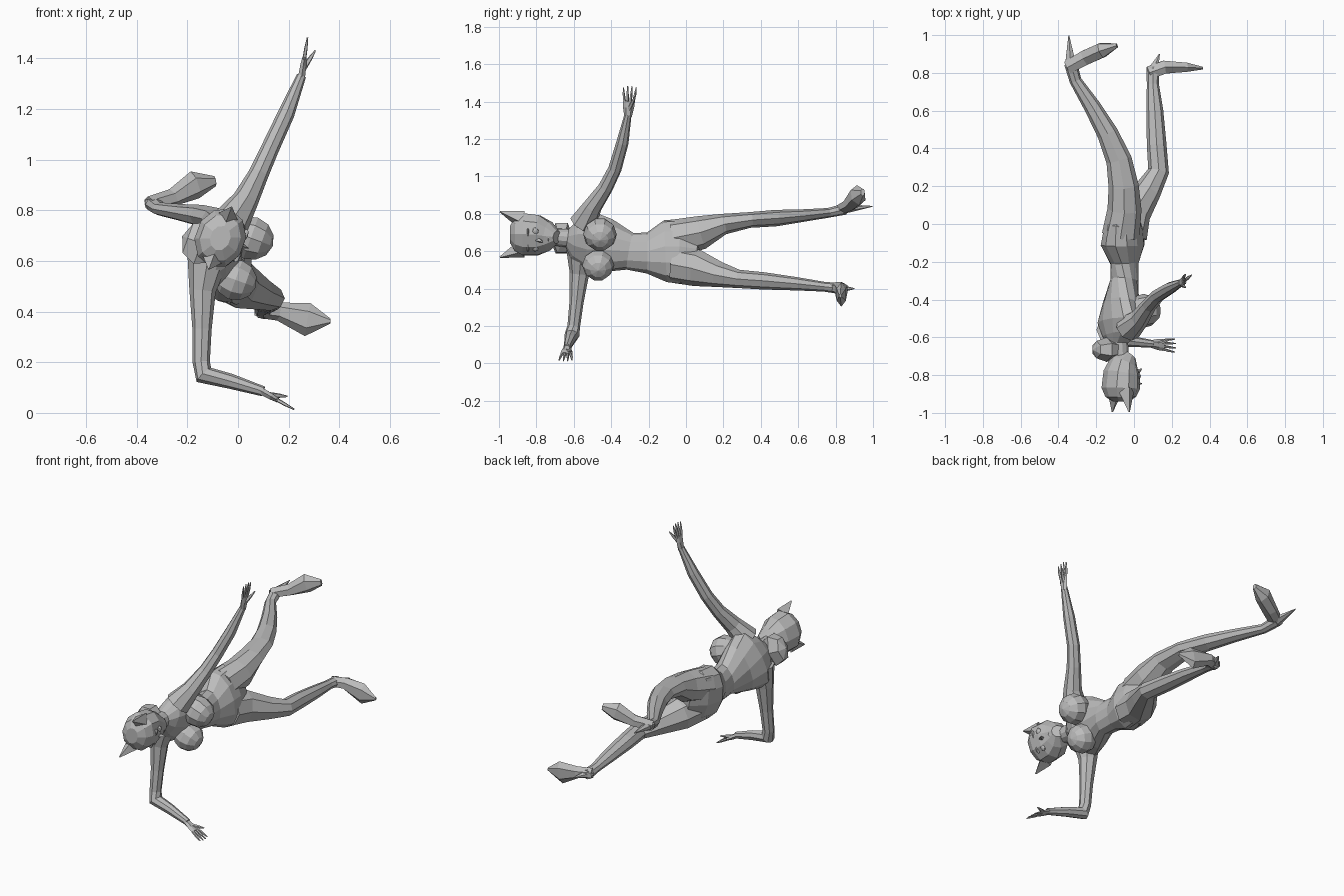
import bpy
import bmesh
from math import sin, cos, pi, radians
from mathutils import Vector, Matrix

default_cube = bpy.data.objects.get("Cube")
if default_cube:
    bpy.data.objects.remove(default_cube, do_unlink=True)

clay = bpy.data.materials.new("clay grey")
clay.use_nodes = True
GREY = (0.5, 0.5, 0.5, 1)
clay.diffuse_color = GREY
clay.node_tree.nodes["Principled BSDF"].inputs["Base Color"].default_value = GREY

X, Y, Z = Vector((1, 0, 0)), Vector((0, 1, 0)), Vector((0, 0, 1))


def finish(name, bm):
    """Turn a bmesh into a flat shaded object."""
    bmesh.ops.recalc_face_normals(bm, faces=bm.faces)
    mesh = bpy.data.meshes.new(name)
    bm.to_mesh(mesh)
    bm.free()
    mesh.materials.append(clay)
    obj = bpy.data.objects.new(name, mesh)
    bpy.context.collection.objects.link(obj)
    return obj


def lean(degrees):
    """Sideways body axis, turned about the spine."""
    angle = radians(degrees)
    return Vector((sin(angle), 0, cos(angle)))


def loft(name, rings, sides=8, side=Z, twist=None):
    """Skin oval rings (x, y, z, half width, half depth) along a path."""
    bm = bmesh.new()
    centres = [Vector(ring[:3]) for ring in rings]
    last = len(rings) - 1
    loops = []
    for i, (centre, ring) in enumerate(zip(centres, rings)):
        before, after = centres[max(i - 1, 0)], centres[min(i + 1, last)]
        tangent = (centre - before).normalized() + (after - centre).normalized()
        tangent.normalize()
        axis = lean(twist[i]) if twist else side
        wide = (axis - tangent * axis.dot(tangent)).normalized()
        deep = tangent.cross(wide)
        loop = []
        for k in range(sides):
            angle = 2 * pi * k / sides
            offset = wide * cos(angle) * ring[3] + deep * sin(angle) * ring[-1]
            loop.append(bm.verts.new(centre + offset))
        loops.append(loop)
    for low, high in zip(loops, loops[1:]):
        for k in range(sides):
            n = (k + 1) % sides
            bm.faces.new((low[k], low[n], high[n], high[k]))
    bm.faces.new(loops[0])
    bm.faces.new(loops[-1])
    return finish(name, bm)


def lump(name, centre, radii, turn=0, segments=8, rings=6):
    """Faceted ellipsoid with its pole facing forward, turned about the spine."""
    bm = bmesh.new()
    bmesh.ops.create_uvsphere(bm, u_segments=segments, v_segments=rings, radius=1)
    matrix = (Matrix.Translation(centre) @ Matrix.Rotation(radians(turn), 4, "Y")
              @ Matrix.Diagonal((*radii, 1)) @ Matrix.Rotation(pi / 2, 4, "Y"))
    bmesh.ops.transform(bm, matrix=matrix, verts=bm.verts)
    return finish(name, bm)


def spike(name, base, tip, width, depth, side, sides=4):
    """Tapered form, such as an ear, heel or nose."""
    return loft(name, [(*base, width, depth), (*tip, width * 0.08, depth * 0.08)],
                sides, side)


def hand(name, wrist, reach, spread, thumb):
    """Flat palm with four fingers fanned along the spread axis and a thumb."""
    wrist, reach, thumb = Vector(wrist), Vector(reach), Vector(thumb)
    knuckles = wrist + reach * 0.5
    loft(name + "_palm", [(*wrist, 0.02, 0.016), (*(wrist + reach * 0.3), 0.03, 0.014),
                          (*knuckles, 0.032, 0.01)], 6, spread)
    for i in range(4):
        fan = i - 1.5
        root = knuckles - reach * 0.04 + spread * fan * 0.015
        middle = root + reach * 0.25 + spread * fan * 0.005
        length = 0.54 - 0.04 * abs(fan)
        tip = root + reach * length + spread * fan * 0.008
        loft(f"{name}_finger_{i + 1}", [(*root, 0.008), (*middle, 0.007), (*tip, 0.003)],
             5, spread)
    start = wrist + reach * 0.2
    loft(name + "_thumb", [(*start, 0.012), (*start.lerp(thumb, 0.6), 0.009),
                           (*thumb, 0.003)], 5, spread)


# Torso, twisted between the hips and the shoulders
loft("torso", [
    (-.03, .07, .6, .1, .05),
    (-.05, -.02, .6, .18, .1),
    (-.06, -.11, .6, .17, .115),
    (-.05, -.21, .59, .11, .075),
    (-.05, -.3, .6, .1, .075),
    (-.07, -.42, .63, .15, .09),
    (-.08, -.52, .65, .18, .095),
    (-.08, -.59, .66, .13, .075),
    (-.08, -.635, .67, .05, .05),
    (-.07, -.75, .68, .045, .045),
], 12, twist=(-15, -15, -13, -8, 0, 15, 25, 25, 20, 20))
lump("left_breast", (.05, -.46, .69), (.093, .09, .09), 20, 10)
lump("right_breast", (-.01, -.47, .525), (.085, .085, .085), 20, 10)

# Head, hair and ears
TILT = 20
loft("head", [
    (-.02, -.69, .675, .035, .035),
    (-.05, -.73, .68, .08, .075),
    (-.065, -.79, .685, .115, .095),
    (-.07, -.87, .69, .12, .1),
    (-.07, -.915, .69, .095, .08),
    (-.07, -.94, .69, .05, .04),
], 10, twist=[TILT] * 6)
lump("hair", (-.145, -.665, .67), (.08, .065, .1), TILT, 6, 4)
across, forward = lean(TILT), Vector((cos(radians(TILT)), 0, -sin(radians(TILT))))
skull = Vector((-.07, 0, .69))

for label, sign in (("left", 1), ("right", -1)):
    base = skull + across * sign * .085 - Y * .88
    tip = skull + across * sign * .13 - Y * .995
    spike(label + "_ear", base, tip, .05, .045, across)
    eye = skull + across * sign * .045 - Y * .805 + forward * .08
    lump(label + "_eye", eye, (.014, .018, .024), TILT)
    brow = skull + across * sign * .045 - Y * .845 + forward * .088
    lump(label + "_brow", brow, (.012, .006, .028), TILT, 6, 4)
face = skull + forward * .085
spike("nose", face - Y * .79, face + forward * .035 - Y * .765, .014, .02, across)
lump("mouth", face - Y * .735 - forward * .015, (.016, .008, .026), TILT, 6, 4)

# Raised left arm and supporting right arm
loft("left_arm", [
    (-.03, -.55, .75, .075), (.03, -.5, .84, .052), (.08, -.43, .94, .04),
    (.125, -.38, 1.04, .036), (.19, -.34, 1.18, .033), (.25, -.31, 1.33, .019),
], 8, Y)
hand("left_hand", (.25, -.31, 1.32), (.025, .01, .165), Y, (.305, -.27, 1.43))
loft("right_arm", [
    (-.12, -.56, .6, .08), (-.14, -.57, .48, .052), (-.142, -.585, .33, .038),
    (-.145, -.6, .2, .034), (-.135, -.61, .15, .04), (-.03, -.62, .125, .03),
    (.1, -.635, .085, .02),
], 8, Y)
hand("right_hand", (.09, -.635, .087), (.135, -.01, -.075), Y, (.195, -.61, .065))

# Legs
loft("left_leg", [
    (-.07, -.06, .67, .1, .1), (-.05, .08, .7, .09, .09), (-.055, .2, .745, .056, .08),
    (-.08, .34, .767, .042, .068), (-.14, .48, .777, .044, .056),
    (-.22, .62, .79, .034, .045), (-.31, .76, .805, .026, .032),
    (-.335, .85, .825, .03, .035),
])
loft("right_leg", [
    (-.03, -.06, .53, .1, .1), (0, .06, .51, .098, .09), (.075, .18, .475, .068, .072),
    (.13, .28, .452, .049, .056), (.12, .42, .441, .046, .052),
    (.11, .6, .425, .035, .045), (.1, .74, .41, .026, .032),
    (.1, .83, .4, .03, .035),
])

# Arched feet with narrow heels
loft("left_foot", [
    (-.35, .83, .825, .03, .04), (-.26, .88, .85, .035, .045),
    (-.17, .92, .9, .056, .045), (-.09, .945, .915, .02, .012),
], 6)
spike("left_heel", (-.335, .83, .825), (-.345, .998, .84), .028, .036, Z, 6)
loft("right_foot", [
    (.08, .8, .405, .03, .04), (.16, .83, .4, .036, .04),
    (.275, .83, .368, .066, .028), (.365, .825, .362, .01, .008),
], 6)
spike("right_heel", (.095, .8, .4), (.135, .9, .4), .03, .036, Z, 6)
